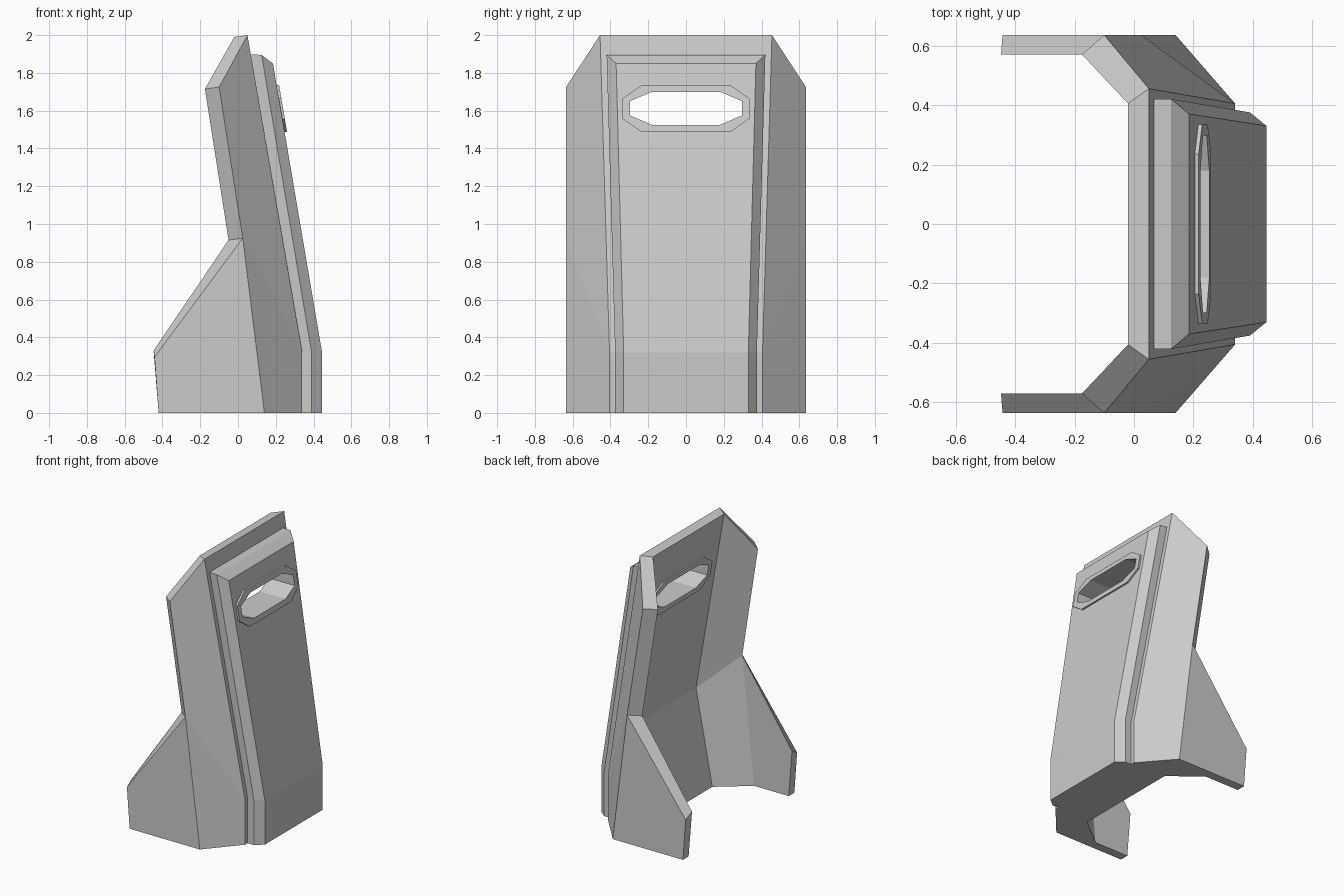
import bpy, bmesh

if "Cube" in bpy.data.objects:
    bpy.data.objects.remove(bpy.data.objects["Cube"])


def new_object(name, verts, faces):
    bm = bmesh.new()
    vs = [bm.verts.new(v) for v in verts]
    for f in faces:
        bm.faces.new([vs[i] for i in f])
    bmesh.ops.recalc_face_normals(bm, faces=bm.faces)
    mesh = bpy.data.meshes.new(name)
    bm.to_mesh(mesh)
    bm.free()
    obj = bpy.data.objects.new(name, mesh)
    bpy.context.collection.objects.link(obj)
    return obj


def mirrored_solid(name, points, half_faces, spine):
    """Mirror half_faces across y = 0 and bridge both halves around the spine loop."""
    keys = list(points)
    n = len(keys)
    verts = [points[k] for k in keys] + [(x, -y, z) for x, y, z in points.values()]
    faces = []
    for text in half_faces.split():
        idx = [keys.index(k) for k in text.split("-")]
        faces += [idx, [i + n for i in reversed(idx)]]
    loop = [keys.index(k) for k in spine.split("-")]
    for a, b in zip(loop, loop[1:] + loop[:1]):
        faces.append([a, b, b + n, a + n])
    return new_object(name, verts, faces)


def octagon(w, cw, low, high, cz):
    """Elongated octagon in the y-z plane with chamfered corners."""
    return [(w, low + cz), (w, high - cz), (cw, high), (-cw, high),
            (-w, high - cz), (-w, low + cz), (-cw, low), (cw, low)]


# Folded body with side fins: capitals are outside, small letters inside
body = mirrored_solid("shield_body", {
    "C0": (.34, .405, 0), "C1": (.34, .405, .32), "C2": (.05, .455, 2),
    "W0": (.14, .635, 0), "W1": (.025, .635, .925), "W2": (-.10, .635, 1.725),
    "F0": (-.42, .635, 0), "F1": (-.442, .635, .295),
    "c0": (.07, .40, 0), "c1": (.20, .40, .68), "c2": (-.02, .405, 1.99),
    "w0": (-.145, .57, 0), "w1": (-.05, .57, .915), "w2": (-.175, .57, 1.715),
    "f0": (-.42, .57, 0), "f1": (-.447, .57, .33)},
    "C0-W0-W1-C1 C1-W1-W2-C2 W0-F0-F1-W1 c0-c1-w1-w0 c1-c2-w2-w1 w0-w1-f1-f0 "
    "C2-W2-w2-c2 W2-W1-w1-w2 W1-F1-f1-w1 F1-F0-f0-f1 C0-c0-w0-W0 W0-w0-f0-F0",
    "C0-C1-C2-c2-c1-c0")

# Raised front plate with bevelled rim
plate = mirrored_solid("front_plate", {
    "a0": (.30, .375, 0), "a1": (.30, .375, .32), "a2": (.03, .42, 1.9),
    "b0": (.39, .375, 0), "b1": (.39, .375, .32), "b2": (.125, .42, 1.895),
    "d0": (.445, .33, 0), "d1": (.445, .33, .32), "d2": (.185, .37, 1.85)},
    "a0-b0-b1-a1 a1-b1-b2-a2 b0-d0-d1-b1 b1-d1-d2-b2",
    "a0-b0-d0-d1-d2-b2-a2-a1")

# Viewing slot cut through body and plate
slot = octagon(.315, .205, 1.508, 1.717, .06)
ring = list(range(8))
cutter = new_object("slot_cutter", [(x, y, z) for x in (-.6, .8) for y, z in slot],
                    [ring, [i + 8 for i in ring]] +
                    [[i, (i + 1) % 8, (i + 1) % 8 + 8, i + 8] for i in ring])
cutter.hide_render = True
for obj in (body, plate):
    mod = obj.modifiers.new("slot", "BOOLEAN")
    mod.operation, mod.solver, mod.object = "DIFFERENCE", "EXACT", cutter
    bpy.context.view_layer.objects.active = obj
    bpy.ops.object.modifier_apply(modifier=mod.name)
bpy.data.objects.remove(cutter)

# Slot frame following the slope of the front and back faces
outer = octagon(.335, .235, 1.487, 1.735, .07)
inner = octagon(.297, .18, 1.525, 1.70, .05)
front = lambda z: .458 - .17 * (z - .32)
back = lambda z: -.032 + .17 * (1.99 - z)
loops = [(outer, front), (inner, front), (inner, back), (outer, back)]
new_object("slot_frame", [(f(z), y, z) for o, f in loops for y, z in o],
           [[r * 8 + i, r * 8 + (i + 1) % 8, (r + 1) % 4 * 8 + (i + 1) % 8, (r + 1) % 4 * 8 + i]
            for r in range(4) for i in range(8)])
